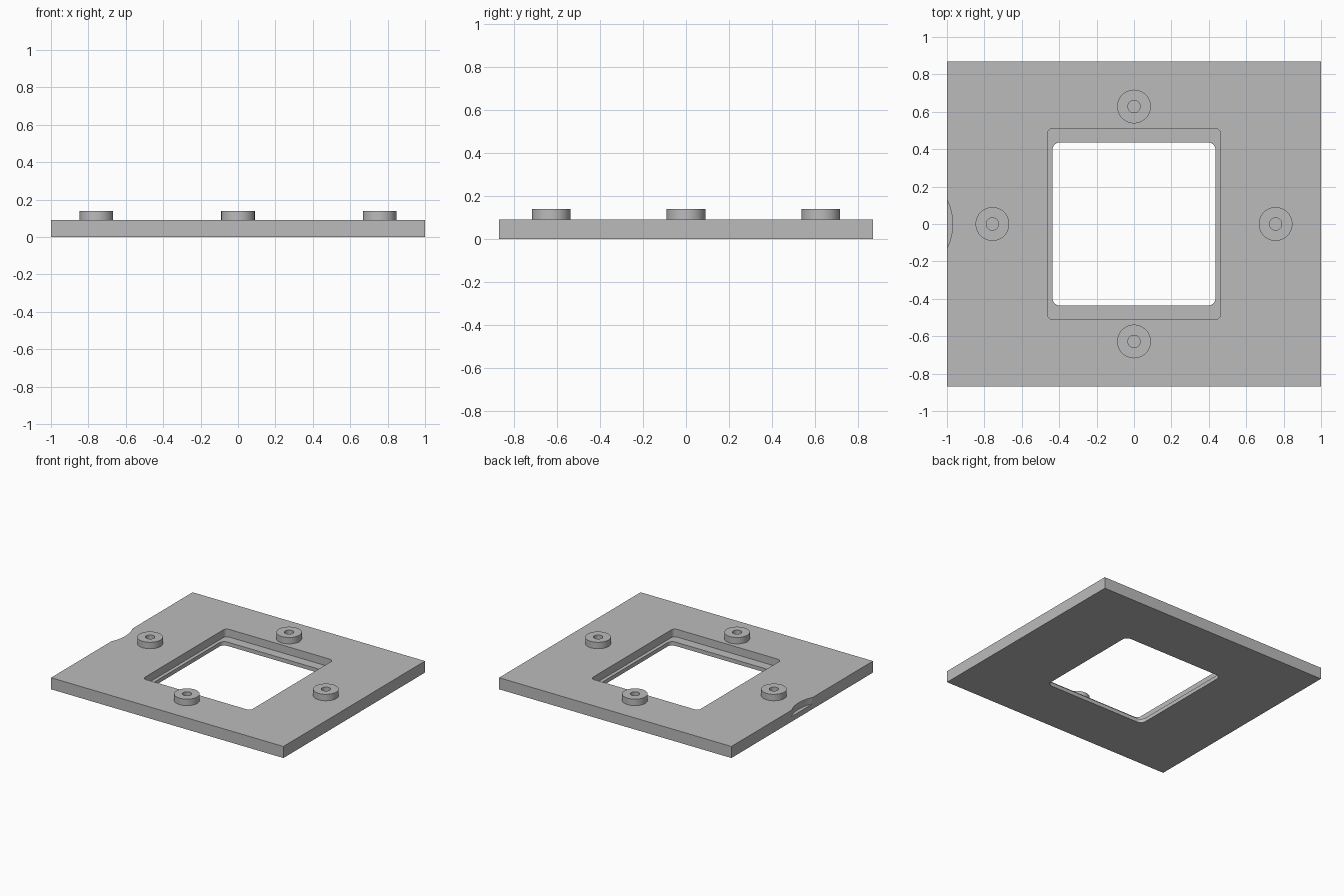
import bpy, bmesh, math

cube = bpy.data.objects.get("Cube")
if cube:
    bpy.data.objects.remove(cube, do_unlink=True)

HALF_Y = 0.87
TOP = 0.09
BOSS_TOP = 0.14

grey = bpy.data.materials.new("plain grey")
grey.use_nodes = True
colour = (0.5, 0.5, 0.5, 1)
grey.diffuse_color = colour
grey.node_tree.nodes["Principled BSDF"].inputs["Base Color"].default_value = colour


def prism(name, outline, z0, z1):
    """Extrude a closed outline from z0 up to z1."""
    bm = bmesh.new()
    base = bm.faces.new([bm.verts.new((x, y, z0)) for x, y in outline])
    ext = bmesh.ops.extrude_face_region(bm, geom=[base])
    top = [v for v in ext["geom"] if isinstance(v, bmesh.types.BMVert)]
    bmesh.ops.translate(bm, verts=top, vec=(0, 0, z1 - z0))
    bmesh.ops.recalc_face_normals(bm, faces=bm.faces)
    mesh = bpy.data.meshes.new(name)
    bm.to_mesh(mesh)
    bm.free()
    mesh.materials.append(grey)
    obj = bpy.data.objects.new(name, mesh)
    bpy.context.collection.objects.link(obj)
    return obj


def circle(cx, cy, r, n=48):
    return [(cx + r * math.cos(math.tau * i / n), cy + r * math.sin(math.tau * i / n))
            for i in range(n)]


def rounded_rect(hx, hy, r, steps=6):
    pts = []
    for q, (sx, sy) in enumerate([(1, 1), (-1, 1), (-1, -1), (1, -1)]):
        for i in range(steps + 1):
            a = math.pi / 2 * (q + i / steps)
            pts.append((sx * (hx - r) + r * math.cos(a), sy * (hy - r) + r * math.sin(a)))
    return pts


def cut(obj, cutter):
    cutter.hide_render = True
    mod = obj.modifiers.new("cut", "BOOLEAN")
    mod.operation = "DIFFERENCE"
    mod.solver = "EXACT"
    mod.object = cutter
    bpy.context.view_layer.objects.active = obj
    bpy.ops.object.modifier_apply(modifier=mod.name)
    bpy.data.objects.remove(cutter, do_unlink=True)


def smooth(obj):
    bpy.ops.object.select_all(action="DESELECT")
    obj.select_set(True)
    bpy.context.view_layer.objects.active = obj
    bpy.ops.object.shade_smooth_by_angle(angle=math.radians(30))


# Base plate with a stepped window and a shallow thumb notch in its right edge
plate = prism("base_plate", [(-1, -HALF_Y), (1, -HALF_Y), (1, HALF_Y), (-1, HALF_Y)], 0, TOP)
cut(plate, prism("pocket_cutter", rounded_rect(0.463, 0.511, 0.03), 0.03, 0.2))
cut(plate, prism("window_cutter", rounded_rect(0.436, 0.436, 0.04), -0.1, 0.2))
cut(plate, prism("notch_cutter", circle(-1.267, 0, 0.297, 96), 0.04, 0.2))
smooth(plate)

# Four round bosses with a blind hole in each
for side, x, y in [("left", 0.757, 0), ("right", -0.757, 0),
                   ("front", 0, -0.628), ("back", 0, 0.628)]:
    boss = prism(side + "_boss", circle(x, y, 0.09), TOP - 0.01, BOSS_TOP)
    cut(boss, prism("hole_cutter", circle(x, y, 0.033, 32), TOP, 0.2))
    smooth(boss)
